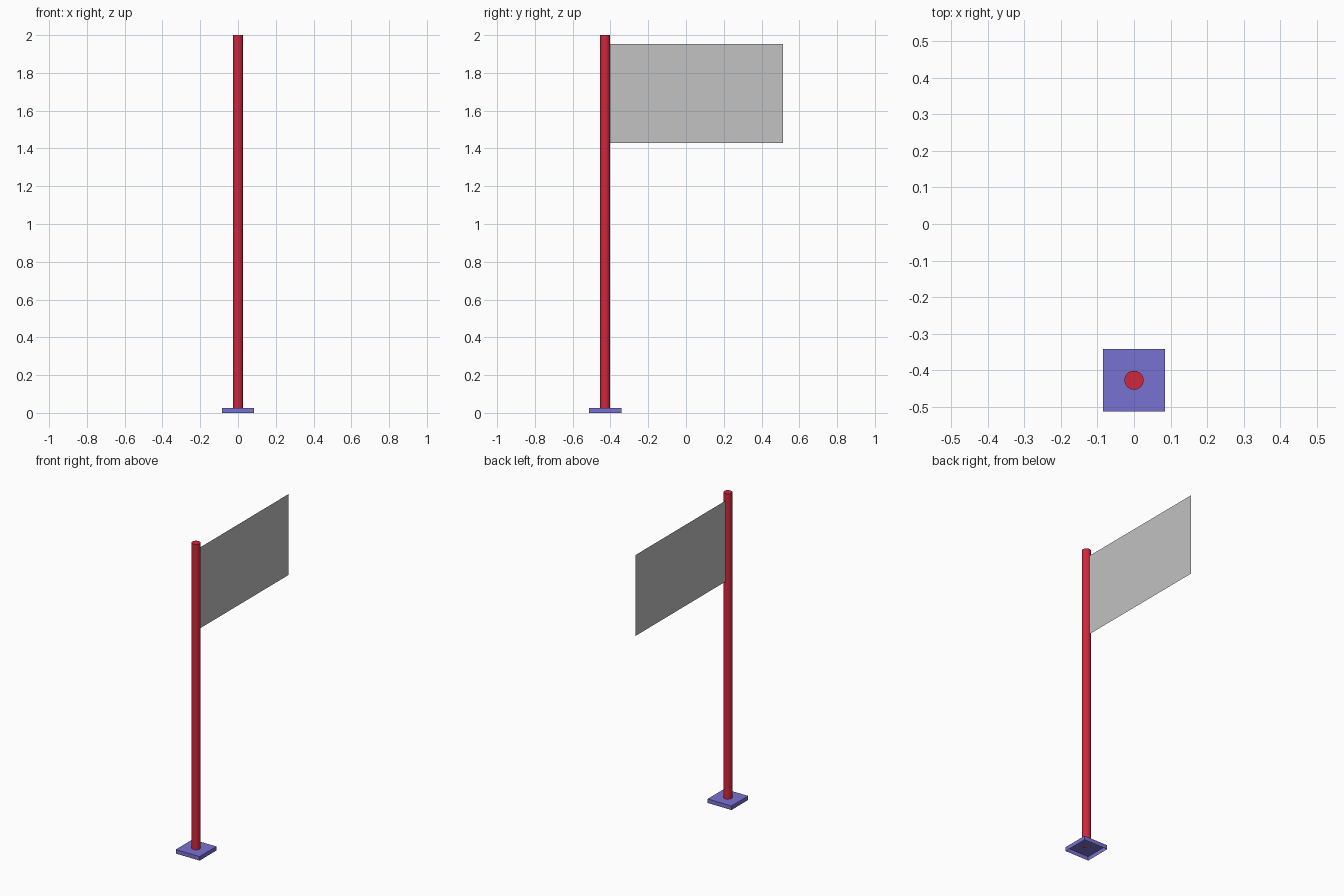
import bpy
import bmesh
from mathutils import Matrix, Vector

cube = bpy.data.objects.get("Cube")
if cube:
    bpy.data.objects.remove(cube, do_unlink=True)

POLE_Y = -0.428
POLE_RADIUS = 0.026
BASE_SIZE = 0.171
BASE_HEIGHT = 0.026
TOP = 2.0


def material(name, color):
    mat = bpy.data.materials.new(name)
    mat.use_nodes = True
    mat.diffuse_color = (*color, 1)
    mat.node_tree.nodes["Principled BSDF"].inputs["Base Color"].default_value = (*color, 1)
    return mat


def add_object(name, bm, mat):
    mesh = bpy.data.meshes.new(name)
    bm.to_mesh(mesh)
    bm.free()
    mesh.materials.append(mat)
    obj = bpy.data.objects.new(name, mesh)
    bpy.context.collection.objects.link(obj)
    return obj


red = material("red", (0.64, 0.02, 0.045))
blue = material("violet blue", (0.19, 0.17, 0.64))
grey = material("light grey", (0.54, 0.54, 0.54))

# Square base plate, a shallow box open underneath
bm = bmesh.new()
bmesh.ops.create_cube(bm, size=1, matrix=Matrix.Translation((0, POLE_Y, BASE_HEIGHT / 2))
                      @ Matrix.Diagonal((BASE_SIZE, BASE_SIZE, BASE_HEIGHT, 1)))
bottom = [f for f in bm.faces if f.normal.z < -0.5]
bmesh.ops.delete(bm, geom=bottom, context="FACES_ONLY")
add_object("base", bm, blue)

# Round pole standing on the base
bm = bmesh.new()
length = TOP - BASE_HEIGHT
bmesh.ops.create_cone(bm, cap_ends=True, segments=32, radius1=POLE_RADIUS,
                      radius2=POLE_RADIUS, depth=length,
                      matrix=Matrix.Translation((0, POLE_Y, BASE_HEIGHT + length / 2)))
pole = add_object("pole", bm, red)
bpy.context.view_layer.objects.active = pole
pole.select_set(True)
bpy.ops.object.shade_smooth_by_angle()

# Flat flag sheet reaching back from the pole
bm = bmesh.new()
near, far, low, high = POLE_Y + POLE_RADIUS, 0.514, 1.43, 1.953
corners = [(near, low), (far, low), (far, high), (near, high)]
bm.faces.new([bm.verts.new(Vector((0, y, z))) for y, z in corners])
add_object("flag", bm, grey)
